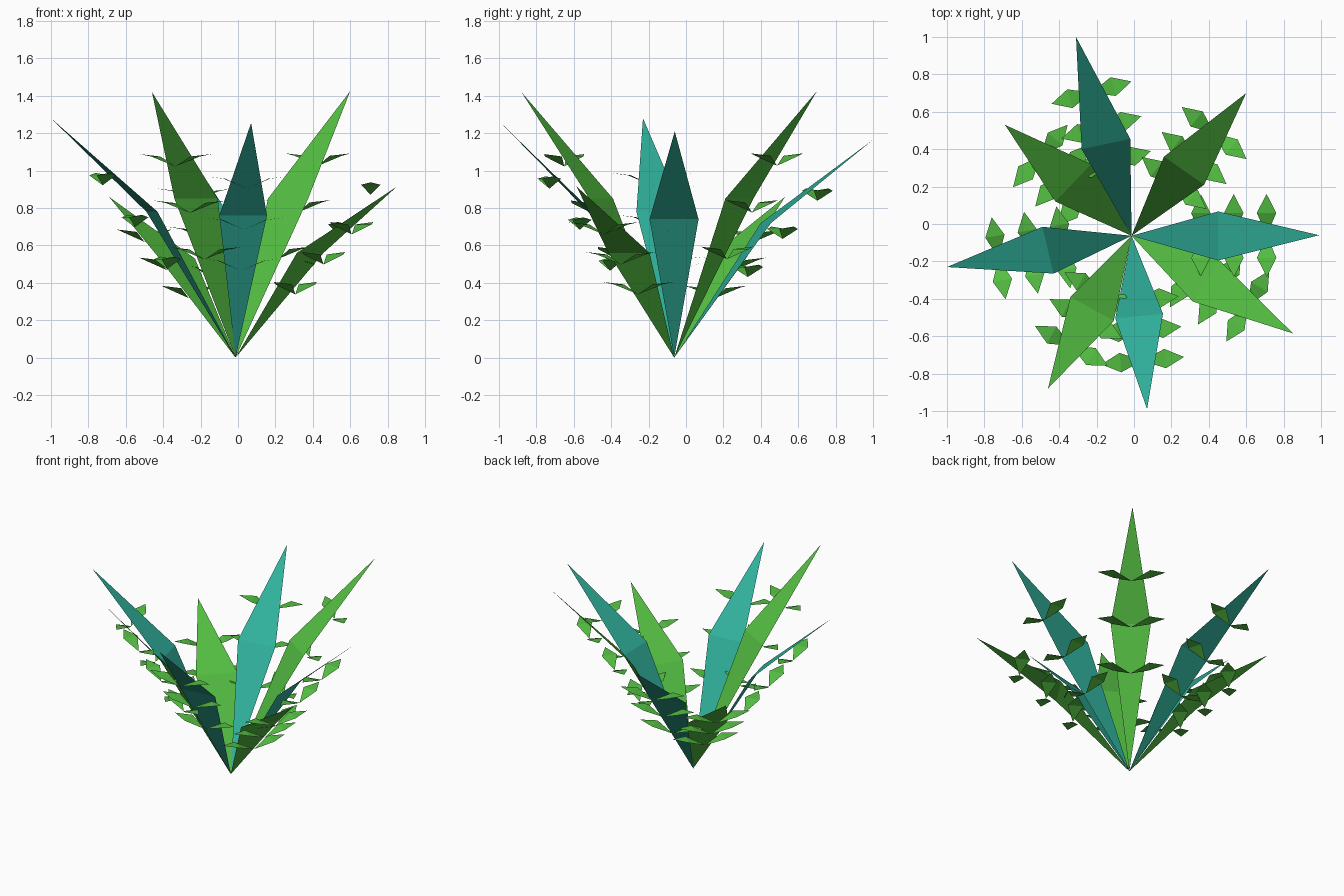
import bpy
from mathutils import Vector

if "Cube" in bpy.data.objects:
    bpy.data.objects.remove(bpy.data.objects["Cube"])


def material(name, color):
    m = bpy.data.materials.new(name)
    m.diffuse_color = (*color, 1.0)
    m.use_nodes = True
    m.node_tree.nodes["Principled BSDF"].inputs["Base Color"].default_value = m.diffuse_color
    return m


GREEN = material("leaf green", (0.089, 0.52, 0.055))
TEAL = material("leaf teal", (0.030, 0.44, 0.33))
UP = Vector((0, 0, 1))
ROOT = Vector((-0.013, -0.063, 0.0))


def kite(root, left, right, tip):
    """Four corners of a pointed leaf, creased across its widest line."""
    return [root, right, left, tip], [(0, 1, 2), (2, 1, 3)]


def add_object(name, parts, mat):
    verts, faces = [], []
    for v, f in parts:
        faces += [tuple(i + len(verts) for i in face) for face in f]
        verts += v
    mesh = bpy.data.meshes.new(name)
    mesh.from_pydata([tuple(v) for v in verts], [], faces)
    mesh.materials.append(mat)
    obj = bpy.data.objects.new(name, mesh)
    bpy.context.collection.objects.link(obj)


# Each blade: name, material, tip, left and right corner of the crease, crease height
BLADES = [
    ("east", TEAL, (0.99, -0.06, 1.21), (0.45, 0.067), (0.45, -0.195), 0.74),
    ("north", TEAL, (-0.31, 1.00, 1.165), (-0.28, 0.40), (-0.02, 0.455), 0.72),
    ("west", TEAL, (-1.00, -0.23, 1.28), (-0.43, -0.265), (-0.49, -0.015), 0.78),
    ("south", TEAL, (0.07, -0.99, 1.255), (0.155, -0.48), (-0.10, -0.505), 0.76),
    ("northeast", GREEN, (0.60, 0.70, 1.425), (0.16, 0.36), (0.375, 0.21), 0.85),
    ("northwest", GREEN, (-0.69, 0.53, 0.86), (-0.42, 0.12), (-0.23, 0.32), 0.53),
    ("southwest", GREEN, (-0.46, -0.88, 1.42), (-0.108, -0.517), (-0.34, -0.39), 0.85),
    ("southeast", GREEN, (0.85, -0.585, 0.915), (0.457, -0.195), (0.315, -0.415), 0.56),
]

for name, mat, tip, left, right, z in BLADES:
    tip = Vector(tip)
    add_object("blade_" + name, [kite(ROOT, Vector((*left, z)), Vector((*right, z)), tip)], mat)

    # Three pairs of small leaflets on the straight line from root to tip
    along = Vector((tip.x - ROOT.x, tip.y - ROOT.y, 0)).normalized()
    parts = []
    for t in (0.37, 0.545, 0.72):
        base = ROOT.lerp(tip, t)
        for side in (-1, 1):
            out = along.cross(UP) * side
            across = UP.cross(out)
            mid = base + out * 0.12 + UP * 0.053
            end = base + out * 0.222 + UP * 0.066
            parts.append(kite(base, mid + across * 0.052, mid - across * 0.052, end))
    add_object("leaflets_" + name, parts, GREEN)
